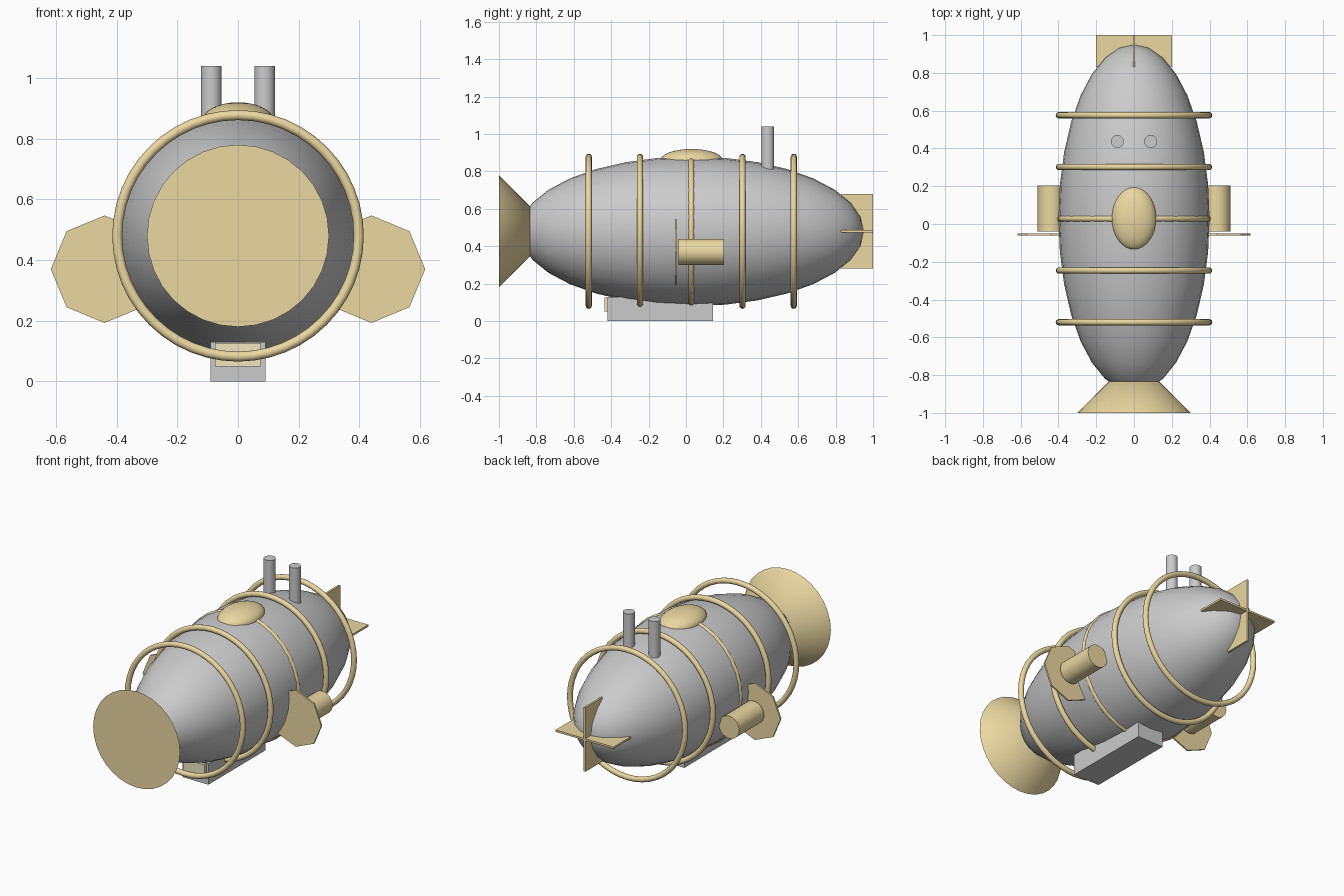
import bpy
from math import pi, radians

if "Cube" in bpy.data.objects:
    bpy.data.objects.remove(bpy.data.objects["Cube"])

AXIS_Z = 0.48   # height of the hull centreline
MID_Y = 0.03    # middle of the hull along its length

gold = bpy.data.materials.new("gold")
gold.diffuse_color = (0.83, 0.69, 0.36, 1)
gold.use_nodes = True
gold.node_tree.nodes["Principled BSDF"].inputs["Base Color"].default_value = gold.diffuse_color
pale = bpy.data.materials.new("pale_glass")
pale.diffuse_color = (0.88, 0.80, 0.52, 1)
pale.use_nodes = True
pale.node_tree.nodes["Principled BSDF"].inputs["Base Color"].default_value = pale.diffuse_color


def finish(name, mat=None, smooth=True):
    ob = bpy.context.object
    ob.name = name
    bpy.ops.object.transform_apply(location=False, rotation=True, scale=True)
    if smooth:
        bpy.ops.object.shade_smooth_by_angle(angle=radians(40))
    if mat:
        ob.data.materials.append(mat)
    return ob


def ellipsoid(name, loc, radii, mat=None, rot=(0, 0, 0)):
    bpy.ops.mesh.primitive_uv_sphere_add(segments=32, ring_count=16, location=loc, rotation=rot)
    bpy.context.object.scale = radii
    return finish(name, mat)


def cylinder(name, loc, r, depth, mat=None, along_y=False, sides=32, smooth=True):
    bpy.ops.mesh.primitive_cylinder_add(vertices=sides, radius=r, depth=depth, location=loc,
                                        rotation=(pi / 2 if along_y else 0, 0, 0))
    return finish(name, mat, smooth)


def box(name, lo, hi, mat=None):
    bpy.ops.mesh.primitive_cube_add(size=1, location=[(a + b) / 2 for a, b in zip(lo, hi)])
    bpy.context.object.scale = [b - a for a, b in zip(lo, hi)]
    return finish(name, mat, False)


# Hull, poles along y
ellipsoid("hull", (0, MID_Y, AXIS_Z), (0.40, 0.40, 0.92), rot=(pi / 2, 0, 0))

# Flared nose cone, wide end forward
bpy.ops.mesh.primitive_cone_add(vertices=32, radius1=0.30, radius2=0, depth=0.30,
                                end_fill_type='TRIFAN',
                                location=(0, -0.85, AXIS_Z), rotation=(-pi / 2, 0, 0))
finish("nose_cone", gold)

# Five hoops around the hull, the middle one sunk into it
for i in range(-2, 3):
    bpy.ops.mesh.primitive_torus_add(major_segments=48, minor_segments=12,
                                     major_radius=0.398 if i else 0.39, minor_radius=0.0165,
                                     location=(0, MID_Y - 0.002 + i * 0.274, AXIS_Z),
                                     rotation=(pi / 2, 0, 0))
    finish(f"hoop_{i + 3}", gold)

# Top hatch
ellipsoid("hatch", (0, 0.03, 0.86), (0.117, 0.167, 0.06), gold)

# Twin pipes, side engines and octagonal propellers
for side, s in (("left", -1), ("right", 1)):
    cylinder(f"{side}_pipe", (s * 0.088, 0.437, 0.925), 0.034, 0.23)
    cylinder(f"{side}_engine", (s * 0.44, 0.082, 0.37), 0.07, 0.245, gold, along_y=True)
    cylinder(f"{side}_propeller", (s * 0.44, -0.055, 0.37), 0.177, 0.01, gold,
             along_y=True, sides=8, smooth=False)

# Crossed tail fins
box("tail_fin_flat", (-0.20, 0.83, AXIS_Z - 0.006), (0.20, 1.0, AXIS_Z + 0.006), gold)
box("tail_fin_upright", (-0.006, 0.83, AXIS_Z - 0.20), (0.006, 1.0, AXIS_Z + 0.20), gold)

# Gondola with front window
box("gondola", (-0.09, -0.42, 0), (0.09, 0.145, 0.13))
box("gondola_window", (-0.075, -0.437, 0.05), (0.075, -0.415, 0.126), pale)
